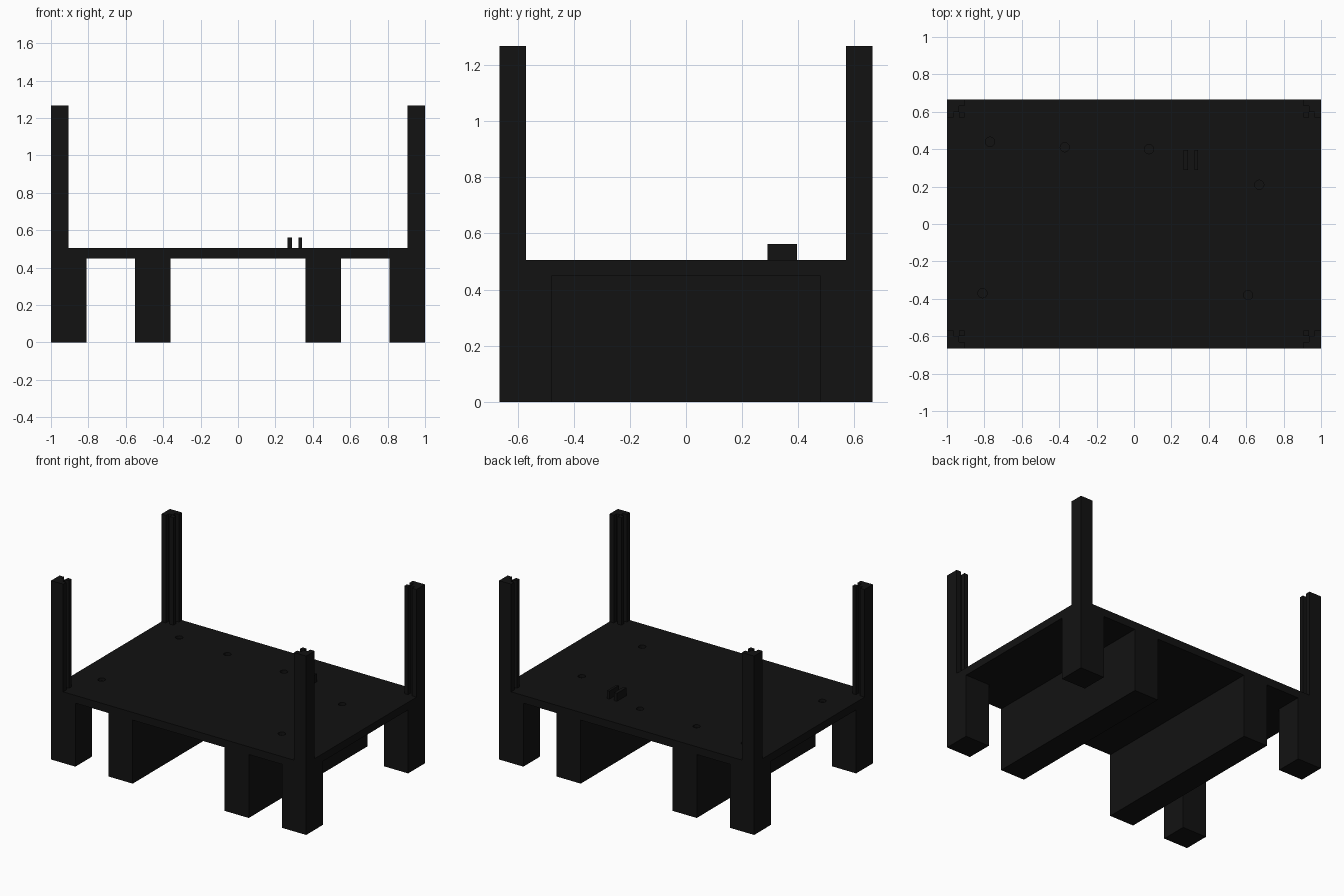
import bpy, bmesh

if "Cube" in bpy.data.objects:
    bpy.data.objects.remove(bpy.data.objects["Cube"])

black = bpy.data.materials.new("black")
black.diffuse_color = (0.006, 0.006, 0.006, 1)
black.use_nodes = True
black.node_tree.nodes["Principled BSDF"].inputs["Base Color"].default_value = black.diffuse_color


def prism(name, pts, z0, z1):
    """Extrude a plan outline from z0 to z1."""
    bm = bmesh.new()
    face = bm.faces.new([bm.verts.new((x, y, z0)) for x, y in pts])
    ext = bmesh.ops.extrude_face_region(bm, geom=[face])["geom"]
    bmesh.ops.translate(bm, vec=(0, 0, z1 - z0),
                        verts=[v for v in ext if isinstance(v, bmesh.types.BMVert)])
    if not any(f.normal.z < 0 and all(v.co.z == z0 for v in f.verts) for f in bm.faces):
        if not face.is_valid or all(len(e.link_faces) == 1 for e in face.edges):
            bm.faces.new([v for v in bm.verts if abs(v.co.z - z0) < 1e-6])
    bmesh.ops.recalc_face_normals(bm, faces=bm.faces)
    me = bpy.data.meshes.new(name)
    bm.to_mesh(me)
    bm.free()
    me.materials.append(black)
    ob = bpy.data.objects.new(name, me)
    bpy.context.collection.objects.link(ob)
    return ob


def box(name, x0, x1, y0, y1, z0, z1):
    return prism(name, [(x0, y0), (x1, y0), (x1, y1), (x0, y1)], z0, z1)


HX, HY = 1.0, 0.665
DECK0, DECK1, TOP = 0.45, 0.505, 1.268

# flat deck
deck = box("deck", -HX, HX, -HY, HY, DECK0, DECK1)

# shallow round recesses in the deck
for x, y in [(-.77, .44), (-.37, .41), (.08, .40), (.67, .21), (-.81, -.37), (.61, -.38)]:
    bpy.ops.mesh.primitive_cylinder_add(vertices=12, radius=.025, depth=.04,
                                        location=(x, y, DECK1))
    cutter = bpy.context.object
    cutter.name = "recess_cutter"
    cutter.hide_render = True
    cutter.display_type = 'WIRE'
    mod = deck.modifiers.new("recess", 'BOOLEAN')
    mod.operation = 'DIFFERENCE'
    mod.object = cutter
    bpy.context.view_layer.objects.active = deck
    bpy.ops.object.modifier_apply(modifier=mod.name)
    bpy.data.objects.remove(cutter)

# corner post outline measured inward from the outer corner, slotted on both inner faces
W, A, B, D = .095, .035, .065, .065
post = [(0, 0), (W, 0), (W, A), (D, A), (D, B), (W, B), (W, W),
        (B, W), (B, D), (A, D), (A, W), (0, W)]

for sx, side in ((-1, "left"), (1, "right")):
    # long runner under the deck
    x0, x1 = sorted((sx * .36, sx * .55))
    box(f"runner_{side}", x0, x1, -HY, HY, 0, DECK0)
    for sy, end in ((-1, "front"), (1, "back")):
        # square leg below, slotted post above
        x0, x1 = sorted((sx * .81, sx * HX))
        y0, y1 = sorted((sy * .477, sy * HY))
        box(f"leg_{end}_{side}", x0, x1, y0, y1, 0, DECK0)
        prism(f"post_{end}_{side}",
              [(sx * (HX - u), sy * (HY - v)) for u, v in post], DECK1, TOP)

# pair of small lugs on the deck
for i, (x0, x1) in enumerate(((.265, .288), (.324, .342))):
    box(f"lug_{i + 1}", x0, x1, .29, .395, DECK1, .562)
